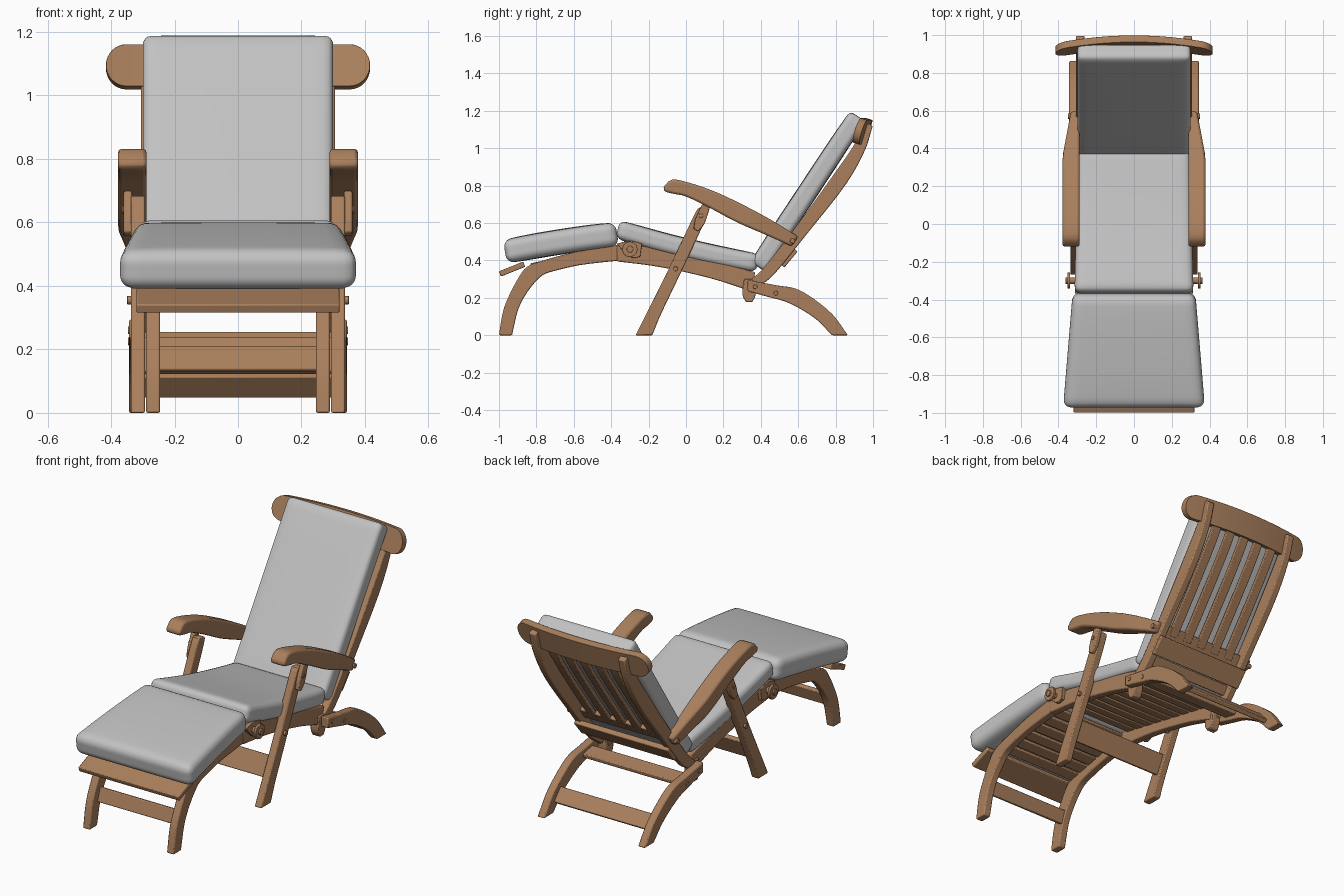
import bpy, bmesh, math
from mathutils import Vector

if "Cube" in bpy.data.objects:
    bpy.data.objects.remove(bpy.data.objects["Cube"])


def material(name, rgb):
    m = bpy.data.materials.new(name)
    m.diffuse_color = (*rgb, 1)
    m.use_nodes = True
    m.node_tree.nodes["Principled BSDF"].inputs["Base Color"].default_value = m.diffuse_color
    return m


WOOD = material("teak wood", (0.40, 0.213, 0.108))
FABRIC = material("light grey fabric", (0.54, 0.54, 0.54))


def finish(name, bm, mat, bevel=0.0, angle=35):
    bmesh.ops.recalc_face_normals(bm, faces=bm.faces)
    me = bpy.data.meshes.new(name)
    bm.to_mesh(me)
    bm.free()
    me.materials.append(mat)
    ob = bpy.data.objects.new(name, me)
    bpy.context.collection.objects.link(ob)
    bpy.ops.object.select_all(action='DESELECT')
    ob.select_set(True)
    bpy.context.view_layer.objects.active = ob
    bpy.ops.object.shade_smooth_by_angle(angle=math.radians(angle))
    if bevel:
        b = ob.modifiers.new("soft edges", 'BEVEL')
        b.width, b.segments, b.limit_method = bevel, 2, 'ANGLE'
        b.angle_limit = math.radians(45)
    return ob


def loft(name, strands, bevel=0.006):
    """Each strand is a list of rings; neighbouring rings are bridged, ends capped."""
    bm = bmesh.new()
    for rings in strands:
        vs = [[bm.verts.new(p) for p in ring] for ring in rings]
        n = len(vs[0])
        for a, b in zip(vs, vs[1:]):
            for i in range(n):
                bm.faces.new((a[i], a[(i + 1) % n], b[(i + 1) % n], b[i]))
        bm.faces.new(vs[0])
        bm.faces.new(vs[-1])
    return finish(name, bm, WOOD, bevel)


def smooth(pts, n=18):
    """Catmull-Rom curve through 2D points."""
    P = [Vector(p) for p in pts]
    P = [2 * P[0] - P[1]] + P + [2 * P[-1] - P[-2]]
    out = []
    for k in range(n + 1):
        s = k / n * (len(pts) - 1)
        i = min(int(s), len(pts) - 2)
        t = s - i
        a, b, c, d = P[i:i + 4]
        out.append(0.5 * (2 * b + (c - a) * t + (2 * a - 5 * b + 4 * c - d) * t * t
                          + (3 * b - a - 3 * c + d) * t ** 3))
    return out


def rail(name, upper, lower, spans, narrow=lambda y: 0.0, bevel=0.006):
    """Side profile between two curves, given thickness in x, on both sides."""
    U, L = smooth(upper), smooth(lower)
    strands = []
    for x0, x1 in spans:
        for s in (1, -1):
            if s < 0 and x0 == -x1:
                continue
            strands.append([[(s * x0, *u), (s * (x1 - narrow(u.x)), *u),
                             (s * (x1 - narrow(l.x)), *l), (s * x0, *l)]
                            for u, l in zip(U, L)])
    return loft(name, strands, bevel)


def boards(name, items, half):
    """Boards across x: (y, z, tilt in degrees, length along tilt, thickness)."""
    strands = []
    for y, z, deg, ln, th in items:
        a = math.radians(deg)
        d = Vector((0, math.cos(a), math.sin(a))) * ln / 2
        n = Vector((0, -math.sin(a), math.cos(a))) * th / 2
        c = Vector((0, y, z))
        strands.append([[c + Vector((x, 0, 0)) + q for q in (d + n, d - n, -d - n, n - d)]
                        for x in (-half, half)])
    return loft(name, strands, 0.005)


def pins(name, items):
    """Round pins along x on both sides: (y, z, radius, x0, x1)."""
    loft(name, [[[(s * x, y + r * math.cos(k * math.pi / 6), z + r * math.sin(k * math.pi / 6))
                  for k in range(12)] for x in (x0, x1)]
                for y, z, r, x0, x1 in items for s in (1, -1)], 0.002)


def cushion(name, p0, p1, thick, w0, w1, r, bulge=0.012, bend=0.0):
    """Rounded, puffed box between two side-view points, widths w0 to w1."""
    p0, p1 = Vector((0, *p0)), Vector((0, *p1))
    d = (p1 - p0).normalized()
    n = Vector((0, -d.z, d.y))
    half = Vector(((w0 + w1) / 2, (p1 - p0).length / 2, thick / 2))
    bm = bmesh.new()
    bmesh.ops.create_cube(bm, size=2)
    bmesh.ops.subdivide_edges(bm, edges=bm.edges, cuts=19, use_grid_fill=True)
    for v in bm.verts:
        p = Vector([math.sin(c * math.pi / 2) * h for c, h in zip(v.co, half)])
        q = Vector([max(r - h, min(h - r, c)) for c, h in zip(p, half)])
        p = q + (p - q).normalized() * r
        a, u = p.x / half.x, p.y / half.y
        puff = max(0, (1 - a ** 4) * (1 - u ** 4))
        side = p.z / half.z
        w = w0 + (w1 - w0) * (u + 1) / 2
        h = p.z + side * bulge * puff + bend * (1 - u * u)
        v.co = (p0 + p1) / 2 + d * p.y + n * h + Vector((a * w, 0, 0))
    finish(name, bm, FABRIC, 0, 60)


# cushions
cushion("back_cushion", (0.385, 0.365), (0.918, 1.172), 0.097, 0.30, 0.30, 0.028, 0.006)
cushion("seat_cushion", (-0.365, 0.567), (0.385, 0.385), 0.098, 0.315, 0.298, 0.035, 0.006, -0.014)
cushion("foot_cushion", (-0.968, 0.447), (-0.368, 0.541), 0.124, 0.375, 0.325, 0.042, 0.006, 0.006)

# curved front legs running into the footrest rails
rail("front_legs",
     [(-1.0, 0), (-0.978, 0.13), (-0.94, 0.225), (-0.885, 0.325), (-0.84, 0.372), (-0.73, 0.41), (-0.55, 0.455), (-0.35, 0.487)],
     [(-0.93, 0), (-0.90, 0.13), (-0.862, 0.21), (-0.81, 0.28), (-0.76, 0.325), (-0.68, 0.35), (-0.55, 0.378), (-0.35, 0.40)],
     [(0.245, 0.29)])
# seat rails
rail("seat_rails",
     [(-0.37, 0.487), (-0.15, 0.465), (0.07, 0.415), (0.37, 0.337)],
     [(-0.37, 0.395), (-0.14, 0.365), (0.13, 0.305), (0.35, 0.235)], [(0.245, 0.292)])
# middle legs carrying the arms
rail("middle_legs",
     [(-0.27, 0), (-0.20, 0.14), (-0.09, 0.36), (0.045, 0.645), (0.075, 0.685)],
     [(-0.18, 0), (-0.135, 0.11), (-0.03, 0.33), (0.105, 0.62), (0.12, 0.675)], [(0.293, 0.337)])
# curved rear legs
rail("rear_legs",
     [(0.33, 0.295), (0.48, 0.268), (0.61, 0.24), (0.77, 0.125), (0.866, 0)],
     [(0.33, 0.235), (0.44, 0.205), (0.556, 0.17), (0.69, 0.09), (0.78, 0)], [(0.298, 0.343)])
# back stiles
rail("back_stiles",
     [(0.35, 0.30), (0.43, 0.375), (0.61, 0.61), (0.79, 0.86), (0.90, 1.02), (0.955, 1.14)],
     [(0.385, 0.26), (0.47, 0.325), (0.645, 0.54), (0.85, 0.80), (0.955, 0.985), (0.998, 1.12)],
     [(0.262, 0.306)])
# upright back slats
front = [(0.545, 0.505), (0.63, 0.615), (0.80, 0.845), (0.905, 1.0), (0.95, 1.10)]
rail("back_slats", front, [(y + 0.02, z - 0.012) for y, z in front],
     [(-0.026, 0.026), (0.071, 0.123), (0.168, 0.22)], bevel=0.004)
# armrests, narrowing towards the back
rail("armrests",
     [(-0.122, 0.79), (-0.075, 0.832), (0.02, 0.815), (0.15, 0.77), (0.29, 0.705), (0.45, 0.62), (0.60, 0.528)],
     [(-0.115, 0.768), (-0.06, 0.755), (0.0, 0.742), (0.12, 0.685), (0.27, 0.605), (0.42, 0.54), (0.565, 0.475)],
     [(0.288, 0.378)], narrow=lambda y: 0.045 * min(1, max(0, (y - 0.36) / 0.24)), bevel=0.012)
# cleats under the arms, hinge brackets and pivot lugs
rail("arm_cleats", [(0.04, 0.57), (0.05, 0.62), (0.085, 0.70)],
     [(0.065, 0.555), (0.10, 0.60), (0.13, 0.69)], [(0.334, 0.36)])
rail("hinge_brackets", [(-0.37, 0.49), (-0.30, 0.505), (-0.235, 0.49)],
     [(-0.34, 0.455), (-0.29, 0.415), (-0.245, 0.42)], [(0.288, 0.312)])
rail("pivot_lugs", [(0.31, 0.30), (0.302, 0.22), (0.32, 0.178)],
     [(0.37, 0.30), (0.372, 0.22), (0.355, 0.178)], [(0.25, 0.30)])
pins("pins", [(-0.30, 0.46, 0.018, 0.28, 0.362), (-0.30, 0.46, 0.042, 0.338, 0.353),
              (-0.055, 0.355, 0.013, 0.28, 0.35), (0.08, 0.64, 0.012, 0.33, 0.366),
              (0.37, 0.26, 0.012, 0.28, 0.347), (0.48, 0.225, 0.012, 0.30, 0.347),
              (0.57, 0.505, 0.014, 0.28, 0.35)])

# curved headboard with round ends
ANG = [k * math.pi / 16 for k in range(9)]
ends = [(0.352 + 0.064 * math.cos(a), 0.066 * max(0.06, math.sin(a))) for a in ANG]
outline = [(-x, h) for x, h in ends] + [(-0.352 + 0.0704 * k, 0.066) for k in range(1, 10)] + ends[::-1]
rings = []
for x, h in outline:
    y = 0.961 - 0.042 * (x / 0.42) ** 2
    rings.append([(x, y + 0.3 * s * h + t, 1.09 + s * h - 0.3 * t)
                  for s, t in ((1, -0.018), (1, 0.018), (-1, 0.018), (-1, -0.018))])
loft("headboard", [rings], 0.008)

# cross boards
boards("footrest_front_slat", [(-0.93, 0.354, 22, 0.14, 0.03)], 0.32)
boards("leg_stretchers", [(-0.905, 0.17, 72, 0.08, 0.025)], 0.25)
boards("middle_stretcher", [(-0.137, 0.18, 64, 0.12, 0.025)], 0.30)
boards("rear_stretchers", [(0.465, 0.235, -12, 0.09, 0.025), (0.735, 0.088, -48, 0.09, 0.025)], 0.305)
boards("back_rails", [(0.56, 0.51, 54, 0.075, 0.026), (0.455, 0.375, 52, 0.06, 0.026)], 0.27)
boards("back_support_bar", [(0.55, 0.415, 50, 0.11, 0.03)], 0.30)
# slats under the seat and footrest cushions
boards("seat_slats", [(-0.32 + 0.078 * k, 0.466 - 0.0165 * k, -12, 0.066, 0.018) for k in range(9)], 0.25)
boards("footrest_slats", [(-0.80 + 0.075 * k, 0.382 + 0.0155 * k, 12, 0.064, 0.018) for k in range(6)], 0.25)
